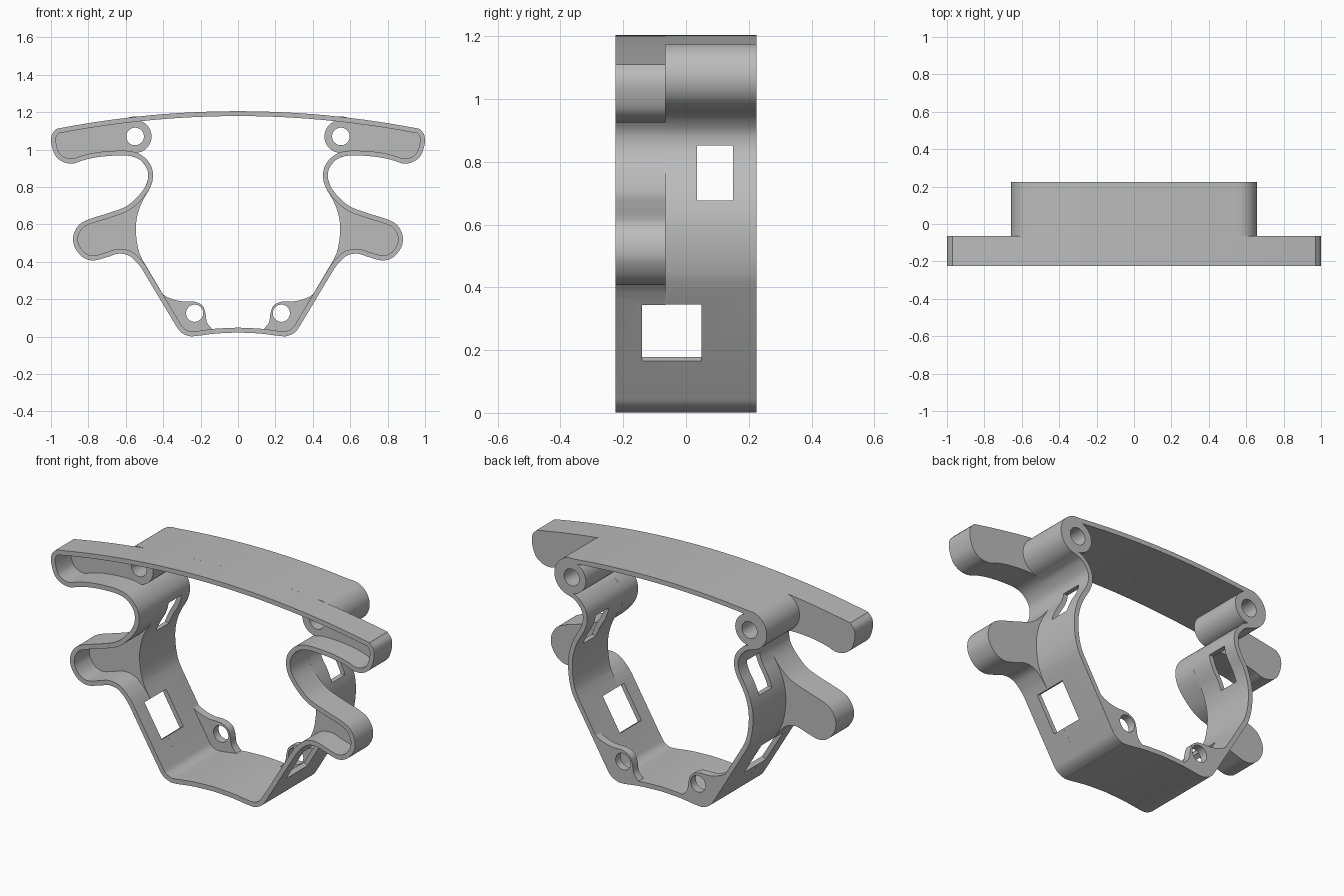
import bpy, bmesh, math
from mathutils import Vector

cube = bpy.data.objects.get("Cube")
if cube:
    bpy.data.objects.remove(cube, do_unlink=True)

WALL = 0.026
FRONT, PLATE, STEP, BACK = -0.225, -0.09, -0.065, 0.225
BOSS = (0.55, 1.07)

grey = bpy.data.materials.new("plain grey")
grey.use_nodes = True
colour = (0.5, 0.5, 0.5, 1)
grey.diffuse_color = colour
grey.node_tree.nodes["Principled BSDF"].inputs["Base Color"].default_value = colour


def smooth_path(points, steps=7):
    """Catmull-Rom path through the points, as x-z pairs."""
    p = [Vector(q) for q in points]
    p = [2 * p[0] - p[1]] + p + [2 * p[-1] - p[-2]]
    out = []
    for a, b, c, d in zip(p, p[1:], p[2:], p[3:]):
        for i in range(steps):
            t = i / steps
            out.append(0.5 * (2 * b + (c - a) * t + (2 * a - 5 * b + 4 * c - d) * t ** 2
                              + (3 * b - a - 3 * c + d) * t ** 3))
    return out + [p[-2]]


def arc(centre, radius, start, end, n):
    angles = [math.radians(start + (end - start) * i / n) for i in range(n + 1)]
    return [Vector((centre[0] + radius * math.cos(a), centre[1] + radius * math.sin(a)))
            for a in angles]


def circle(centre, radius):
    return arc(centre, radius, 0, 360, 40)[:-1]


def top_edge(end):
    return [Vector((x, 1.205 - 0.1 * x * x)) for x in (end * i / 20 for i in range(21))]


def mirrored(half):
    """Close a right-hand half that runs from the top centre to the bottom centre."""
    return half + [Vector((-p.x, p.y)) for p in half[-2:0:-1]]


def inset(loop, distance):
    out = []
    for i, p in enumerate(loop):
        a = (p - loop[i - 1]).normalized()
        b = (loop[(i + 1) % len(loop)] - p).normalized()
        na, nb = Vector((a.y, -a.x)), Vector((b.y, -b.x))
        out.append(p + (na + nb) * distance / (1 + na.dot(nb)))
    return out


def extruded(name, loops, y0, y1):
    """Flat x-z loops, filled with their holes and given depth along y."""
    curve = bpy.data.curves.new(name, 'CURVE')
    curve.dimensions, curve.fill_mode = '2D', 'BOTH'
    curve.extrude = (y1 - y0) / 2
    for loop in loops:
        spline = curve.splines.new('POLY')
        spline.points.add(len(loop) - 1)
        for point, q in zip(spline.points, loop):
            point.co = (q.x, q.y, 0, 1)
        spline.use_cyclic_u = True
    temp = bpy.data.objects.new(name + "_curve", curve)
    bpy.context.collection.objects.link(temp)
    graph = bpy.context.evaluated_depsgraph_get()
    mesh = bpy.data.meshes.new_from_object(temp.evaluated_get(graph))
    bpy.data.objects.remove(temp, do_unlink=True)
    bm = bmesh.new()
    bm.from_mesh(mesh)
    bmesh.ops.remove_doubles(bm, verts=bm.verts, dist=0.00005)
    for v in bm.verts:
        v.co = (v.co.x, (y0 + y1) / 2 - v.co.z, v.co.y)
    bmesh.ops.recalc_face_normals(bm, faces=bm.faces)
    bm.to_mesh(mesh)
    bm.free()
    mesh.materials.clear()
    mesh.materials.append(grey)
    obj = bpy.data.objects.new(name, mesh)
    bpy.context.collection.objects.link(obj)
    return obj


# Shared lower corner and bowed base
base = smooth_path([(0.337, 0.067), (0.31, 0.028), (0.275, 0.007), (0.235, 0.002),
                    (0.12, 0.016), (0, 0.022)])

# Front outline with ears and arms
ear_and_arm = smooth_path([
    (0.97, 1.111), (0.995, 1.08), (0.998, 1.03), (0.975, 0.965), (0.93, 0.932),
    (0.88, 0.926), (0.83, 0.942), (0.76, 0.958), (0.67, 0.967), (0.58, 0.966),
    (0.525, 0.945), (0.488, 0.9), (0.481, 0.85), (0.497, 0.8), (0.54, 0.745),
    (0.6, 0.695), (0.69, 0.661), (0.8, 0.626), (0.85, 0.597), (0.879, 0.545),
    (0.876, 0.485), (0.835, 0.428), (0.775, 0.407), (0.7, 0.425), (0.64, 0.443),
    (0.585, 0.434), (0.542, 0.398), (0.515, 0.364)])
front_outer = mirrored(top_edge(0.97)[:-1] + ear_and_arm + base)

# Rear outline wrapping the upper bosses
wrap = arc(BOSS, 0.107, 80, -80, 24)
side = smooth_path([wrap[-1], (0.525, 0.945), (0.488, 0.9), (0.481, 0.85), (0.497, 0.8),
                    (0.529, 0.745), (0.553, 0.69), (0.568, 0.63), (0.572, 0.57),
                    (0.566, 0.5), (0.552, 0.44), (0.533, 0.397)])
rear_outer = mirrored(top_edge(0.56)[:-1] + wrap[:-1] + side + base)
rear_inner = inset(rear_outer, WALL)

# Open front frame, closing plate of the ears and arms, and rear frame
frames = [
    extruded("front_frame", [front_outer, inset(front_outer, WALL)], FRONT, PLATE),
    extruded("ear_plate", [front_outer, rear_inner], PLATE, STEP),
    extruded("rear_frame", [rear_outer, rear_inner], STEP, BACK),
]
parts = list(frames)

# Screw bosses and lower screw tabs
tab = smooth_path([(0.42, 0.24), (0.375, 0.21), (0.31, 0.19), (0.235, 0.187), (0.19, 0.165),
                   (0.174, 0.125), (0.165, 0.075), (0.135, 0.038)])
tab += [Vector(q) for q in ((0.2, 0.02), (0.25, 0.012), (0.29, 0.025), (0.33, 0.075))]
for label, s in (("left", 1), ("right", -1)):
    centre = (s * BOSS[0], BOSS[1])
    parts.append(extruded(label + "_upper_boss", [circle(centre, 0.088), circle(centre, 0.047)],
                          PLATE, BACK))
    outline = [Vector((s * p.x, p.y)) for p in tab]
    parts.append(extruded(label + "_lower_tab", [outline, circle((s * 0.232, 0.125), 0.046)],
                          BACK - 0.045, BACK))


# Rectangular windows through the side walls and legs
def cutter(location, size, tilt):
    bpy.ops.mesh.primitive_cube_add(size=1, location=location, rotation=(0, tilt, 0))
    obj = bpy.context.object
    obj.name, obj.scale, obj.hide_render = "window_cutter", size, True
    return obj


cutters = []
for s in (1, -1):
    cutters.append(cutter((s * 0.53, 0.0925, 0.765), (0.3, 0.115, 0.175), 0))
    cutters.append(cutter((s * 0.449, -0.045, 0.255), (0.16, 0.19, 0.209),
                          s * math.radians(30.7)))
for frame in frames:
    for tool in cutters:
        cut = frame.modifiers.new("window", 'BOOLEAN')
        cut.operation, cut.solver, cut.object = 'DIFFERENCE', 'EXACT', tool
bpy.context.view_layer.update()
graph = bpy.context.evaluated_depsgraph_get()
for frame in frames:
    cut_mesh = bpy.data.meshes.new_from_object(frame.evaluated_get(graph))
    frame.modifiers.clear()
    frame.data = cut_mesh
    cut_mesh.materials.clear()
    cut_mesh.materials.append(grey)
for tool in cutters:
    bpy.data.objects.remove(tool, do_unlink=True)

# Smooth curved walls, keep the rims sharp
bpy.ops.object.select_all(action='DESELECT')
for part in parts:
    part.select_set(True)
bpy.context.view_layer.objects.active = parts[0]
bpy.ops.object.shade_smooth_by_angle(angle=math.radians(30))
